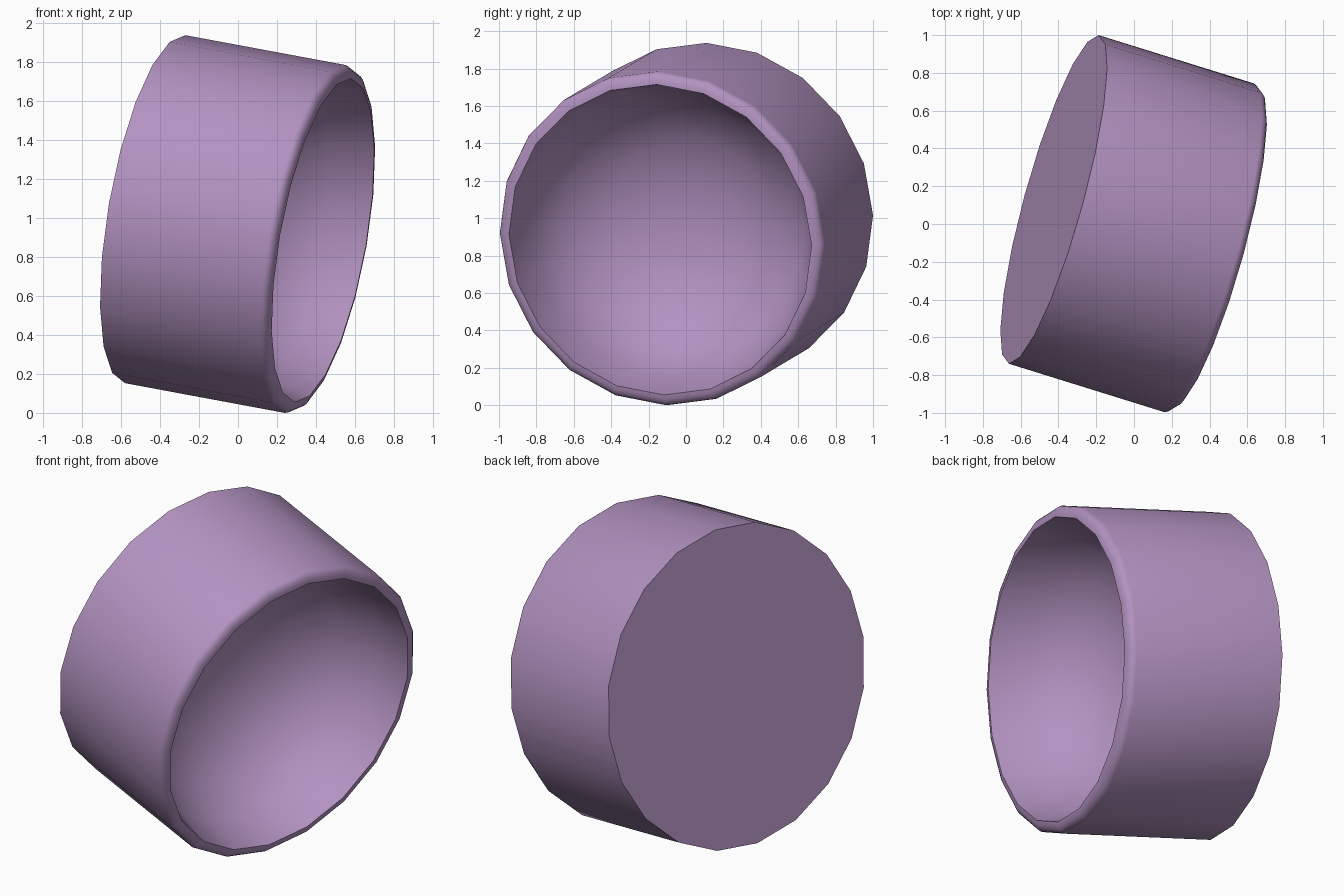
import bpy, bmesh, math
from mathutils import Vector

if "Cube" in bpy.data.objects:
    bpy.data.objects.remove(bpy.data.objects["Cube"])

SIDES = 20

# Tilted frame of the cup: closed-end centre, axis to the open end, two radii
base = Vector((-0.425, 0.13, 1.045))
axis = Vector((0.82, -0.255, -0.1525))
rad_u = Vector((0.155, -0.02, 0.8925))
rad_v = Vector((0.237, 0.87, -0.03))

# Profile (radius factor, axial factor): wall, rounded lip, hollow bowl
profile = [(1.0, 0.0)]
for i in range(5):
    a = math.radians(22.5 * i)
    profile.append((0.93 + 0.07 * math.cos(a), 1.0 + 0.05 * math.sin(a)))
profile += [(0.88, 0.80), (0.74, 0.55), (0.50, 0.38), (0.25, 0.30)]

bm = bmesh.new()


def ring(k, t):
    verts = []
    for i in range(SIDES):
        a = 2 * math.pi * i / SIDES
        verts.append(bm.verts.new(base + axis * t + (rad_u * math.cos(a) + rad_v * math.sin(a)) * k))
    return verts


rings = [ring(k, t) for k, t in profile]
for r0, r1 in zip(rings, rings[1:]):
    for i in range(SIDES):
        j = (i + 1) % SIDES
        bm.faces.new((r0[i], r0[j], r1[j], r1[i]))

# Flat closed end
bm.faces.new(rings[0])

# Bottom of the bowl
pole = bm.verts.new(base + axis * 0.28)
for i in range(SIDES):
    bm.faces.new((rings[-1][i], rings[-1][(i + 1) % SIDES], pole))

bmesh.ops.recalc_face_normals(bm, faces=bm.faces[:])
mesh = bpy.data.meshes.new("tilted_cup")
bm.to_mesh(mesh)
bm.free()

cup = bpy.data.objects.new("tilted_cup", mesh)
bpy.context.collection.objects.link(cup)

# Lilac finish
mat = bpy.data.materials.new("lilac")
mat.diffuse_color = (0.45, 0.29, 0.53, 1.0)
mat.use_nodes = True
mat.node_tree.nodes["Principled BSDF"].inputs["Base Color"].default_value = mat.diffuse_color
mesh.materials.append(mat)

bpy.context.view_layer.objects.active = cup
cup.select_set(True)
bpy.ops.object.shade_smooth_by_angle(angle=math.radians(35))
